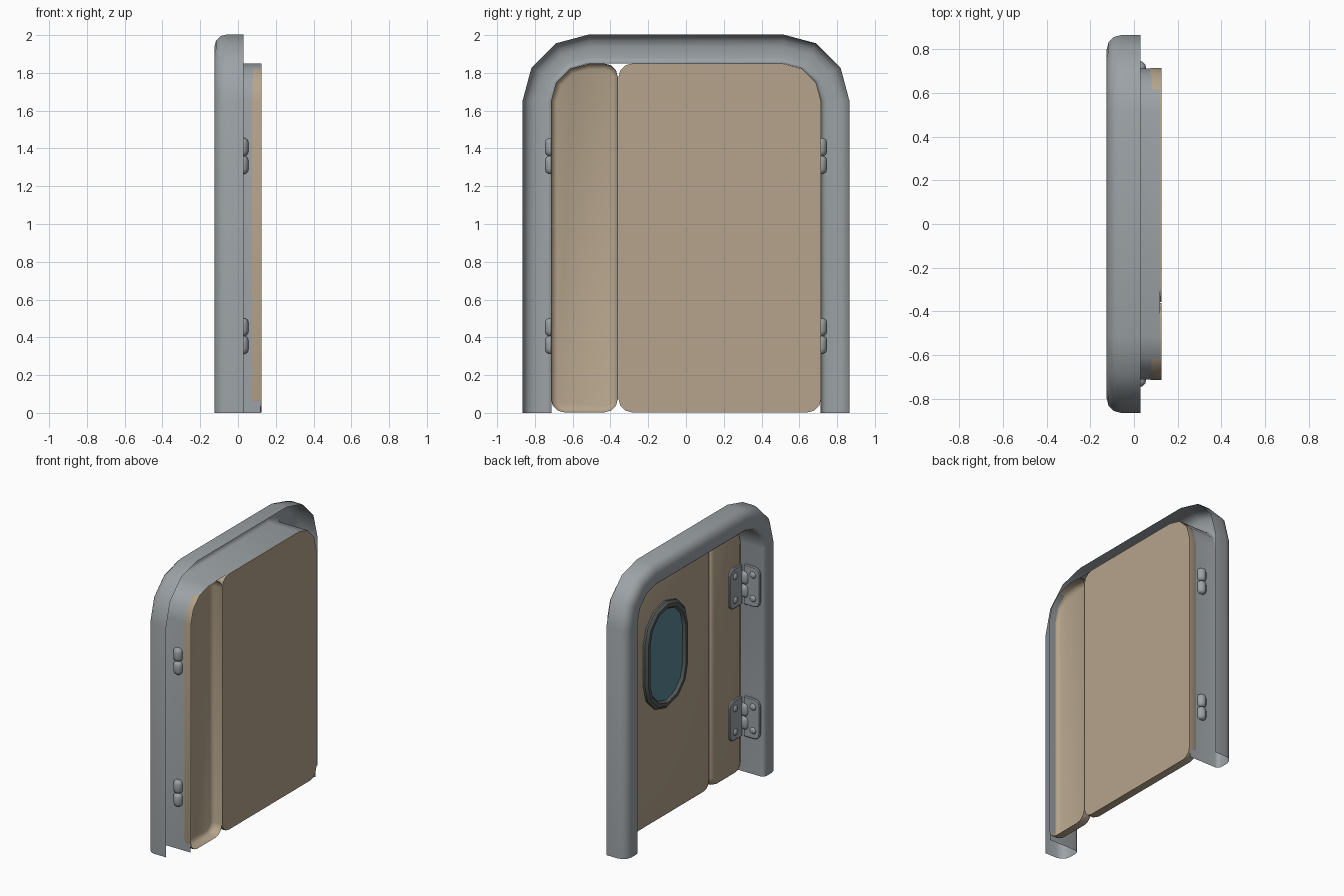
import bpy, bmesh, math
from mathutils import Vector

if "Cube" in bpy.data.objects:
    bpy.data.objects.remove(bpy.data.objects["Cube"])


def material(name, color):
    m = bpy.data.materials.new(name)
    m.diffuse_color = (*color, 1)
    m.use_nodes = True
    m.node_tree.nodes["Principled BSDF"].inputs["Base Color"].default_value = m.diffuse_color
    return m


TAN = material("tan_panel", (0.46, 0.37, 0.26))
METAL = material("frame_metal", (0.33, 0.36, 0.38))
DARK = material("dark_rubber", (0.10, 0.11, 0.11))
GLASS = material("glass", (0.10, 0.24, 0.30))


def loft(name, rings, mat, closed=True, cap_start=False, cap_end=False, angle=31):
    """Skin a list of equal-length point rings into one surface."""
    bm = bmesh.new()
    vs = [[bm.verts.new(p) for p in ring] for ring in rings]
    n = len(rings[0])
    for a, b in zip(vs, vs[1:]):
        for i in range(n if closed else n - 1):
            j = (i + 1) % n
            bm.faces.new((a[i], a[j], b[j], b[i]))
    if cap_start:
        bm.faces.new(vs[0][::-1])
    if cap_end:
        bm.faces.new(vs[-1])
    bmesh.ops.recalc_face_normals(bm, faces=bm.faces)
    me = bpy.data.meshes.new(name)
    bm.to_mesh(me)
    bm.free()
    ob = bpy.data.objects.new(name, me)
    bpy.context.collection.objects.link(ob)
    me.materials.append(mat)
    bpy.ops.object.select_all(action='DESELECT')
    ob.select_set(True)
    bpy.context.view_layer.objects.active = ob
    bpy.ops.object.shade_smooth_by_angle(angle=math.radians(angle))
    return ob


def rounded(u0, u1, v0, v1, radii, d=0.0, seg=3):
    """Rounded rectangle inset by d; radii order: top right, top left, bottom left, bottom right."""
    pts = []
    corners = [(u1, v1, -1, -1), (u0, v1, 1, -1), (u0, v0, 1, 1), (u1, v0, -1, 1)]
    for k, ((u, v, su, sv), r) in enumerate(zip(corners, radii)):
        for i in range(seg + 1):
            a = math.pi / 2 * (k + i / seg)
            pts.append((u + su * r + (r - d) * math.cos(a),
                        v + sv * r + (r - d) * math.sin(a)))
    return pts


# Frame: open-backed arch swept along the doorway
def arch(d, x):
    cy, cz, r = 0.515, 1.653, 0.197 + d
    right = [(cy + r * math.cos(a), cz + r * math.sin(a))
             for a in (math.pi / 6 * i for i in range(4))]
    right = [(cy + r, 0)] + right
    pts = right + [(-y, z) for y, z in reversed(right)]
    return [(x, y, z) for y, z in pts]


def fillet(cd, cx, r, a0, a1, seg=3):
    return [(cd + r * math.cos(a), cx + r * math.sin(a))
            for a in (math.radians(a0 + (a1 - a0) * i / seg) for i in range(seg + 1))]


section = [(0, 0.12), *fillet(0.03, -0.095, 0.03, 180, 270),
           *fillet(0.088, -0.06, 0.065, 270, 360), (0.153, 0.03)]
loft("door_frame", [arch(d, x) for d, x in section], METAL, closed=False, angle=35)


# Door leaves: pressed panels with a rolled front edge
def leaf(name, y0, y1, radii, back):
    rim = [(0, 0.125), (0, 0.08), (0.009, 0.059), (0.03, 0.05)]
    rings = [[(x, y, z) for y, z in rounded(y0, y1, 0.003, 1.849, radii, d)] for d, x in rim]
    loft(name, rings, TAN, cap_start=back, cap_end=True, angle=50)


leaf("narrow_leaf", -0.715, -0.361, (0.07, 0.2, 0.07, 0.07), False)
leaf("wide_leaf", -0.357, 0.715, (0.2, 0.07, 0.07, 0.07), True)


# Window: raised oval ring with a glass pane
def oval(d, x):
    return [(x, y, z) for y, z in
            rounded(-0.07, 0.42, 0.80, 1.57, (0.244,) * 4, d)]


loft("window_ring", [oval(d, x) for d, x in
     [(0, 0.055), (0, 0.035), (0.018, 0.02), (0.042, 0.02), (0.058, 0.04)]], DARK)
loft("window_pane", [oval(0.05, 0.05), oval(0.05, 0.038)], GLASS, cap_start=True, cap_end=True)


# Hinges: two plates, four screws and a two-part barrel each
def plate(name, origin, u, n, width):
    o, u, n, w = Vector(origin), Vector(u), Vector(n), Vector((0, 0, 1))

    def ring(d, h):
        return [o + u * a + w * b + n * h for a, b in
                rounded(0, width, -0.145, 0.145, (0.045, 0.012, 0.012, 0.045), d)]
    loft(name, [ring(0, 0), ring(0, 0.009), ring(0.006, 0.014)], METAL, cap_end=True)
    for k, dz in enumerate((-0.085, 0.085)):
        c = o + u * (width * 0.58) + w * dz + n * 0.013
        rings = [[c + u * r * math.cos(t) + w * r * math.sin(t) + n * h
                  for t in (math.tau * i / 10 for i in range(10))]
                 for r, h in ((0.025, 0), (0.02, 0.008), (0.01, 0.012))]
        loft(f"{name}_screw_{k}", rings, METAL, cap_end=True, angle=60)


def barrel(name, x, y, z0, z1, r=0.033):
    prof = [(0.5, z0), (0.85, z0 + 0.008), (1, z0 + 0.025),
            (1, z1 - 0.025), (0.85, z1 - 0.008), (0.5, z1)]
    rings = [[(x + r * k * math.cos(t), y + r * k * math.sin(t), z)
              for t in (math.tau * i / 12 for i in range(12))] for k, z in prof]
    loft(name, rings, METAL, cap_start=True, cap_end=True, angle=60)


for side, s in (("left", -1), ("right", 1)):
    for level, z in (("lower", 0.407), ("upper", 1.36)):
        tag = f"{side}_{level}_hinge"
        plate(tag + "_leaf_plate", (0.05, s * 0.695, z), (0, -s, 0), (-1, 0, 0), 0.14)
        plate(tag + "_frame_plate", (0.03, s * 0.712, z), (-1, 0, 0), (0, -s, 0), 0.13)
        barrel(tag + "_barrel_bottom", 0.023, s * 0.714, z - 0.094, z - 0.001)
        barrel(tag + "_barrel_top", 0.023, s * 0.714, z + 0.001, z + 0.094)
